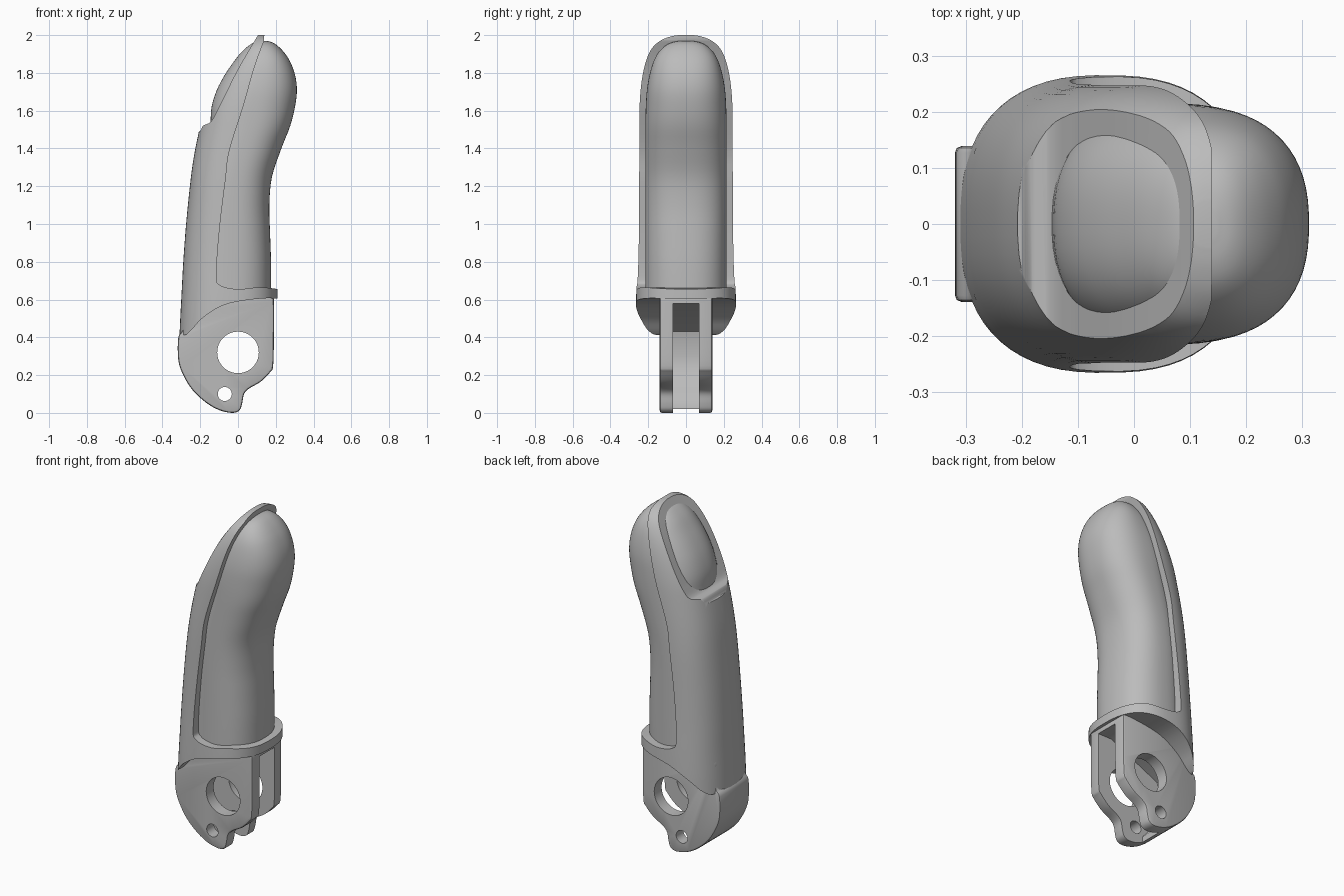
import bpy, bmesh, math
from mathutils import Vector

cube = bpy.data.objects.get("Cube")
if cube:
    bpy.data.objects.remove(cube, do_unlink=True)

grey = bpy.data.materials.new("plain_grey")
grey.use_nodes = True
grey.diffuse_color = (0.5, 0.5, 0.5, 1)
grey.node_tree.nodes["Principled BSDF"].inputs["Base Color"].default_value = (0.5, 0.5, 0.5, 1)


def spline(points, steps):
    """Catmull-Rom curve through points of any dimension."""
    pts = [Vector(p) for p in points]
    out = []
    for i in range(len(pts) - 1):
        a, b, c, d = pts[max(i - 1, 0)], pts[i], pts[i + 1], pts[min(i + 2, len(pts) - 1)]
        for s in range(steps):
            t = s / steps
            out.append(0.5 * (2 * b + (c - a) * t + (2 * a - 5 * b + 4 * c - d) * t * t
                              + (3 * b - a - 3 * c + d) * t ** 3))
    return out + [pts[-1]]


def finish(name, bm):
    bmesh.ops.recalc_face_normals(bm, faces=bm.faces[:])
    mesh = bpy.data.meshes.new(name)
    bm.to_mesh(mesh)
    bm.free()
    mesh.materials.append(grey)
    obj = bpy.data.objects.new(name, mesh)
    bpy.context.collection.objects.link(obj)
    return obj


def prism(name, outline, half):
    """Extrude an x-z outline across y."""
    bm = bmesh.new()
    face = bm.faces.new([bm.verts.new((p[0], -half, p[1])) for p in outline])
    geom = bmesh.ops.extrude_face_region(bm, geom=[face])["geom"]
    moved = [g for g in geom if isinstance(g, bmesh.types.BMVert)]
    bmesh.ops.translate(bm, verts=moved, vec=(0, 2 * half, 0))
    return finish(name, bm)


def loft(name, rows, power, sides=64):
    """Stack rounded sections; each row is z, back x, front x, half width."""
    bm = bmesh.new()
    rings = []
    for z, back, front, width in (
            (Vector(r[:2]).to_tuple() + (r[2], r[3])) for r in dense(rows)):
        mid, reach = (back + front) / 2, (front - back) / 2
        ring = []
        for k in range(sides):
            a = 2 * math.pi * (k + 0.5) / sides
            c, s = math.cos(a), math.sin(a)
            ring.append(bm.verts.new((mid + reach * math.copysign(abs(c) ** (2 / power), c),
                                      width * math.copysign(abs(s) ** (2 / power), s), z)))
        rings.append(ring)
    for low, high in zip(rings, rings[1:]):
        for k in range(sides):
            n = (k + 1) % sides
            bm.faces.new((low[k], low[n], high[n], high[k]))
    bm.faces.new(rings[0])
    bm.faces.new(rings[-1])
    return finish(name, bm)


def dense(rows):
    return spline([Vector(r) for r in rows], 4)


def apply(obj, kind, **settings):
    mod = obj.modifiers.new(kind, kind)
    for key, value in settings.items():
        setattr(mod, key, value)
    bpy.context.view_layer.objects.active = obj
    bpy.ops.object.modifier_apply(modifier=mod.name)


def boolean(obj, tool, operation):
    apply(obj, "BOOLEAN", object=tool, operation=operation, solver="EXACT")
    bpy.data.objects.remove(tool, do_unlink=True)


def smooth(obj, degrees):
    bpy.ops.object.select_all(action="DESELECT")
    obj.select_set(True)
    bpy.context.view_layer.objects.active = obj
    bpy.ops.object.shade_smooth_by_angle(angle=math.radians(degrees))


# Soft fingertip, including the rounded nail at the back
pad = loft("finger_pad", [
    (0.63, -0.25, 0.175, 0.215), (0.8, -0.24, 0.175, 0.215), (0.95, -0.23, 0.17, 0.215),
    (1.1, -0.22, 0.166, 0.215), (1.25, -0.2, 0.18, 0.215), (1.4, -0.17, 0.23, 0.215),
    (1.52, -0.148, 0.277, 0.215), (1.62, -0.14, 0.302, 0.213), (1.71, -0.112, 0.312, 0.207),
    (1.79, -0.07, 0.302, 0.193), (1.86, -0.022, 0.276, 0.172), (1.91, 0.018, 0.243, 0.144),
    (1.945, 0.058, 0.208, 0.108), (1.963, 0.09, 0.178, 0.068), (1.97, 0.12, 0.148, 0.025)], 2.4)
smooth(pad, 50)

# Hard shell: a full outer skin trimmed to its side outline
shell = loft("outer_shell", [
    (0.36, -0.312, 0.21, 0.267), (0.5, -0.306, 0.21, 0.267), (0.65, -0.298, 0.21, 0.263),
    (0.8, -0.29, 0.208, 0.257), (1.0, -0.275, 0.204, 0.252), (1.2, -0.255, 0.21, 0.25),
    (1.35, -0.235, 0.25, 0.25), (1.5, -0.205, 0.3, 0.25), (1.62, -0.175, 0.335, 0.248),
    (1.73, -0.13, 0.345, 0.24), (1.82, -0.08, 0.33, 0.225), (1.89, -0.03, 0.3, 0.203),
    (1.94, 0.01, 0.27, 0.173), (1.975, 0.05, 0.24, 0.128), (1.993, 0.08, 0.2, 0.08),
    (2.0, 0.1, 0.17, 0.04)], 2.5)
seam = spline([
    (0.138, 1.97), (0.087, 1.83), (0.03, 1.63), (-0.045, 1.39), (-0.066, 1.235),
    (-0.098, 0.97), (-0.114, 0.73), (-0.093, 0.675), (0, 0.655), (0.12, 0.665), (0.25, 0.65)], 5)
lower_edge = spline([
    (0.25, 0.6), (0.15, 0.607), (0, 0.59), (-0.1, 0.56), (-0.19, 0.5),
    (-0.25, 0.435), (-0.285, 0.412), (-0.36, 0.42)], 5)
nail_edge = spline([
    (-0.36, 1.47), (-0.215, 1.485), (-0.185, 1.52), (-0.145, 1.54), (-0.115, 1.59),
    (-0.085, 1.65), (0, 1.82), (0.1, 1.99), (0.12, 2.02), (0.14, 2.02)], 4)
boolean(shell, prism("shell_trim", seam + lower_edge + nail_edge, 0.4), "INTERSECT")
smooth(shell, 35)

# Hinge block with rounded knuckle
hinge = prism("hinge_bracket", spline([
    (-0.285, 0.6), (-0.29, 0.45), (-0.316, 0.4), (-0.316, 0.28), (-0.29, 0.2), (-0.24, 0.12),
    (-0.17, 0.055), (-0.1, 0.015), (-0.03, 0), (0.008, 0.014), (0.022, 0.05), (0.032, 0.1),
    (0.06, 0.13), (0.12, 0.165), (0.17, 0.215), (0.186, 0.25), (0.19, 0.4), (0.19, 0.63)], 4), 0.139)
apply(hinge, "BEVEL", width=0.012, segments=2, limit_method="ANGLE", angle_limit=math.radians(60))

# Central slot, leaving a wall along the back
slot = [(0.4, 0.58), (0.1, 0.58), (-0.22, 0.43), (-0.25, 0.3), (-0.225, 0.2),
        (-0.17, 0.12), (-0.12, 0.06), (-0.1, -0.1), (0.4, -0.1)]
boolean(hinge, prism("slot_cutter", slot, 0.07), "DIFFERENCE")

# Pivot hole and small pin hole
for x, z, radius in ((0, 0.32, 0.11), (-0.07, 0.1, 0.037)):
    circle = [(x + radius * math.cos(k * math.pi / 24), z + radius * math.sin(k * math.pi / 24))
              for k in range(48)]
    boolean(hinge, prism("hole_cutter", circle, 0.3), "DIFFERENCE")
smooth(hinge, 35)
